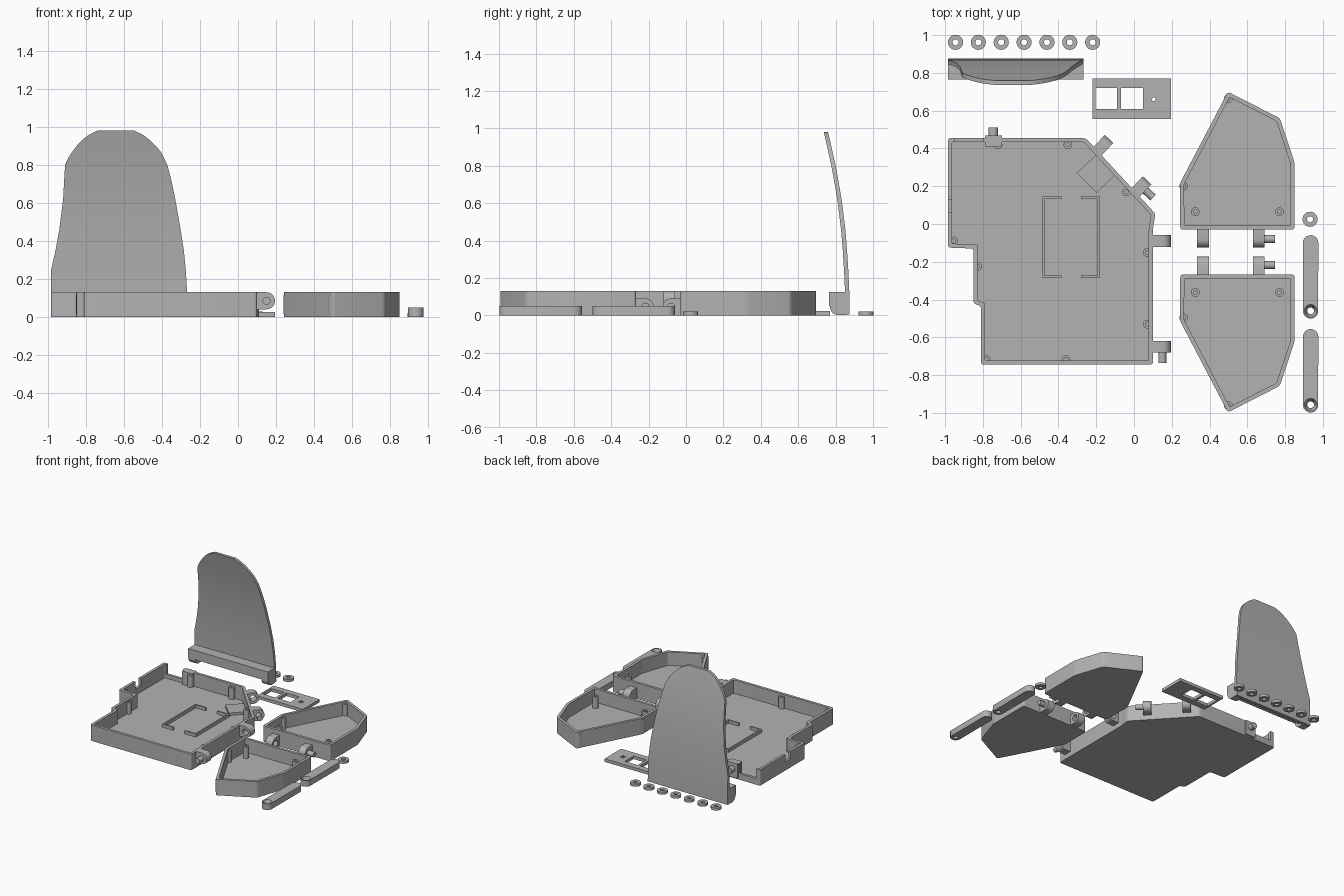
import bpy, bmesh, math
from mathutils import Vector, Matrix

if "Cube" in bpy.data.objects:
    bpy.data.objects.remove(bpy.data.objects["Cube"])

grey = bpy.data.materials.new("plastic_grey")
grey.diffuse_color = (0.45, 0.45, 0.45, 1)
grey.use_nodes = True
grey.node_tree.nodes["Principled BSDF"].inputs["Base Color"].default_value = grey.diffuse_color
H, WALL, FLOOR = 0.13, 0.022, 0.02


def finish(name, bm):
    bmesh.ops.recalc_face_normals(bm, faces=bm.faces[:])
    me = bpy.data.meshes.new(name)
    bm.to_mesh(me)
    bm.free()
    me.materials.append(grey)
    ob = bpy.data.objects.new(name, me)
    bpy.context.collection.objects.link(ob)
    return ob


def loft(name, rings):
    """Skin a stack of equal-length closed rings and cap both ends."""
    bm = bmesh.new()
    vs = [[bm.verts.new(p) for p in r] for r in rings]
    n = len(vs[0])
    for a, b in zip(vs, vs[1:]):
        for i in range(n):
            j = (i + 1) % n
            bm.faces.new((a[i], a[j], b[j], b[i]))
    bm.faces.new(vs[0][::-1])
    bm.faces.new(vs[-1])
    return finish(name, bm)


def prism(name, pts, z0, z1):
    return loft(name, [[(x, y, z) for x, y in pts] for z in (z0, z1)])


def box(name, x0, x1, y0, y1, z0, z1):
    return prism(name, [(x0, y0), (x1, y0), (x1, y1), (x0, y1)], z0, z1)


def rod(name, p, axis, length, r, r2=None, n=24):
    """Cylinder or cone starting at p and running along axis."""
    q = Vector(axis).to_track_quat('Z', 'Y')
    ang = [2 * math.pi * i / n for i in range(n)]
    return loft(name, [[Vector(p) + q @ Vector((math.cos(a) * k, math.sin(a) * k, h)) for a in ang]
                       for h, k in ((0, r), (length, r if r2 is None else r2))])


def cut(ob, *cutters):
    """Subtract cutters permanently."""
    for c in cutters:
        m = ob.modifiers.new("cut", 'BOOLEAN')
        m.operation, m.object, m.solver = 'DIFFERENCE', c, 'EXACT'
        bpy.context.view_layer.objects.active = ob
        bpy.ops.object.modifier_apply(modifier=m.name)
        bpy.data.objects.remove(c)
    return ob


def ring(name, x, y, z0, z1, r, hole):
    """Tube standing upright."""
    ang = [2 * math.pi * i / 24 for i in range(24)]
    bm = bmesh.new()
    vs = [[bm.verts.new((x + k * math.cos(a), y + k * math.sin(a), z)) for a in ang]
          for k, z in ((r, z0), (r, z1), (hole, z1), (hole, z0))]
    for k in range(4):
        a, b = vs[k], vs[(k + 1) % 4]
        for i in range(24):
            j = (i + 1) % 24
            bm.faces.new((a[i], a[j], b[j], b[i]))
    return finish(name, bm)


def rounded(pts, r, seg=4):
    """Replace every corner by a small curve."""
    out, n = [], len(pts)
    for i in range(n):
        p = Vector(pts[i])
        a = p + (Vector(pts[i - 1]) - p).normalized() * r
        b = p + (Vector(pts[(i + 1) % n]) - p).normalized() * r
        for k in range(seg + 1):
            t = k / seg
            out.append(tuple(a * (1 - t) ** 2 + p * 2 * t * (1 - t) + b * t * t))
    return out


def inset(pts, d):
    """Mitred inward offset of a counter-clockwise outline."""
    out, n = [], len(pts)
    for i in range(n):
        p, a, b = Vector(pts[i]), Vector(pts[i - 1]), Vector(pts[(i + 1) % n])
        u, v = (p - a).normalized(), (b - p).normalized()
        n1, n2 = Vector((-u.y, u.x)), Vector((-v.y, v.x))
        out.append(tuple(p + (n1 + n2) * d / (1 + n1.dot(n2))))
    return out


def tray(name, pts):
    """Open box: outer wall up, over the rim, down to the floor."""
    o, i = rounded(pts, 0.016), rounded(inset(pts, WALL), 0.007)
    return loft(name, [[(x, y, z) for x, y in r] for r, z in ((o, 0), (o, H), (i, H), (i, FLOOR))])


def lug(name, x, y, deg, zc, pin=0):
    """Hinge lug on a wall at (x, y) facing deg; pin = +1/-1 adds a peg, 0 drills a hole."""
    r, c, w = 0.045, 0.05, 0.031
    out = Vector((math.cos(math.radians(deg)), math.sin(math.radians(deg)), 0))
    tan = Vector((-out.y, out.x, 0))
    prof = [(-0.012, -r)] + [(c + r * math.cos(a), r * math.sin(a)) for a in
            [math.pi * (k / 12 - 0.5) for k in range(13)]] + [(-0.012, r)]
    base = Vector((x, y, zc))
    ob = loft(name, [[base + out * u + tan * s + Vector((0, 0, v)) for u, v in prof] for s in (-w, w)])
    mid = base + out * c
    if pin:
        rod(name + "_pin", mid + tan * pin * (w - 0.005), tan * pin, 0.06, 0.021)
    else:
        cut(ob, rod("hole", mid - tan * 0.05, tan, 0.1, 0.024))


# Main tray, with a cable notch in the back and a shallow port in the left wall
main = tray("main_tray", [(-0.985, 0.455), (-0.985, -0.125), (-0.85, -0.13), (-0.85, -0.42),
                          (-0.81, -0.435), (-0.81, -0.745), (0.1, -0.745), (0.1, -0.03),
                          (0.113, 0.055), (-0.256, 0.455)])
cut(main, box("c", -0.95, -0.8, 0.42, 0.48, 0.05, 0.2),
    box("c", -1.0, -0.95, 0.06, 0.13, 0.07, 0.2))
for x, y in [(-.72, .42), (-.35, .42), (-.04, .17), (.07, -.15), (.07, -.53),
             (-.36, -.718), (-.783, -.718), (-.84 + .012, -.225), (-.955, -.09)]:
    ring("main_screw_post", x, y, 0.015, 0.115, 0.023, 0.01)

# Raised C-shaped rails on the floor
for x, s in ((-0.485, 1), (-0.18, -1)):
    c = [(0, -.285), (.1, -.285), (.1, -.273), (.012, -.273),
         (.012, .133), (.1, .133), (.1, .145), (0, .145)]
    prism("floor_rail", [(x + s * a, b) for a, b in c], 0.015, 0.045)

# Diamond-set pad behind the angled wall
prism("angled_pad", [(-.197, .37), (-.098, .265), (-.197, .163), (-.303, .27)], 0.015, 0.04)

# Plug in the back wall
box("back_plug_block", -0.79, -0.70, 0.41, 0.468, 0.01, H)
rod("back_plug_pin", (-0.745, 0.46, 0.08), (0, 1, 0), 0.052, 0.025)

# Hinge lugs on the main tray: right wall and angled wall
lug("main_lug", 0.1, -0.09, 0, 0.085)
lug("main_lug", 0.1, -0.65, 0, 0.085, -1)
lug("angled_lug", -0.197, 0.381, 47, 0.085)
lug("angled_lug", 0.004, 0.162, 47, 0.085, -1)

# Two mirrored wing trays
wing = [(.245, -.03), (.85, -.03), (.85, .325), (.772, .56), (.497, .7), (.243, .215)]
for side in (1, -1):
    def fy(y): return y if side > 0 else -0.297 - y
    pts = [(x, fy(y)) for x, y in wing]
    tray("wing_tray", pts if side > 0 else pts[::-1])
    for x, y in [(.5, .665), (.263, .2), (.325, .065), (.77, .065)]:
        ring("wing_screw_post", x, fy(y), 0.015, 0.115, 0.023, 0.01)
    lug("wing_lug", 0.365, fy(-.03), -90 * side, 0.046)
    lug("wing_lug", 0.66, fy(-.03), -90 * side, 0.046, side)

# Flat plate with two square windows and a screw hole
cut(box("port_plate", -.22, .195, .557, .77, 0, .025),
    box("c", -.205, -.09, .608, .72, -.1, .1), box("c", -.068, .047, .608, .72, -.1, .1),
    rod("c", (.105, .66, -.1), (0, 0, 1), .2, .01))
ring("plate_boss", .105, .66, .02, .029, .023, .01)

# Washers
for x, y in [(-.945 + .121 * i, .962) for i in range(7)] + [(.932, .025)]:
    ring("washer", x, y, 0, .021, .04, .016)

# Two lever arms with a countersunk eye
for y0 in (-0.46, -0.957):
    ends = [(0.935 + .041 * math.cos(a), y0 + (.36 if a < math.pi else 0) + .041 * math.sin(a))
            for a in [math.pi * k / 12 for k in range(12)] + [math.pi * (1 + k / 12) for k in range(12)]]
    cut(prism("lever_arm", ends, 0, 0.05),
        rod("c", (.935, y0, -.05), (0, 0, 1), .2, .018),
        rod("c", (.935, y0, .008), (0, 0, 1), .05, .018, .037))

# Curved shield panel: height, left, right, front depth
rows = [(0.005, -.985, -.268, .852), (.13, -.985, -.268, .85), (.24, -.985, -.274, .845),
        (.35, -.96, -.285, .838), (.46, -.94, -.302, .829), (.62, -.92, -.33, .809),
        (.73, -.914, -.353, .79), (.80, -.91, -.372, .777), (.833, -.895, -.388, .77),
        (.865, -.875, -.403, .763), (.905, -.845, -.437, .754), (.94, -.81, -.475, .746),
        (.962, -.778, -.507, .741), (.982, -.735, -.55, .736)]
loft("shield_panel", [[(l, y, z), (r, y, z), (r, y + .023, z), (l, y + .023, z)] for z, l, r, y in rows])

# Shield foot: bar across the front with a hinge lug at each end
box("shield_bar", -.985, -.267, .765, .862, .05, .125)
for x0 in (-.985, -.327):
    rod("shield_lug", (x0, .815, .048), (1, 0, 0), .06, .046)
    box("shield_lug_block", x0, x0 + .06, .815, .86, .003, .07)
rod("shield_pin", (-.93, .815, .048), (1, 0, 0), .025, .02)

bpy.ops.object.select_all(action='SELECT')
bpy.context.view_layer.objects.active = main
bpy.ops.object.shade_smooth_by_angle(angle=math.radians(30))
